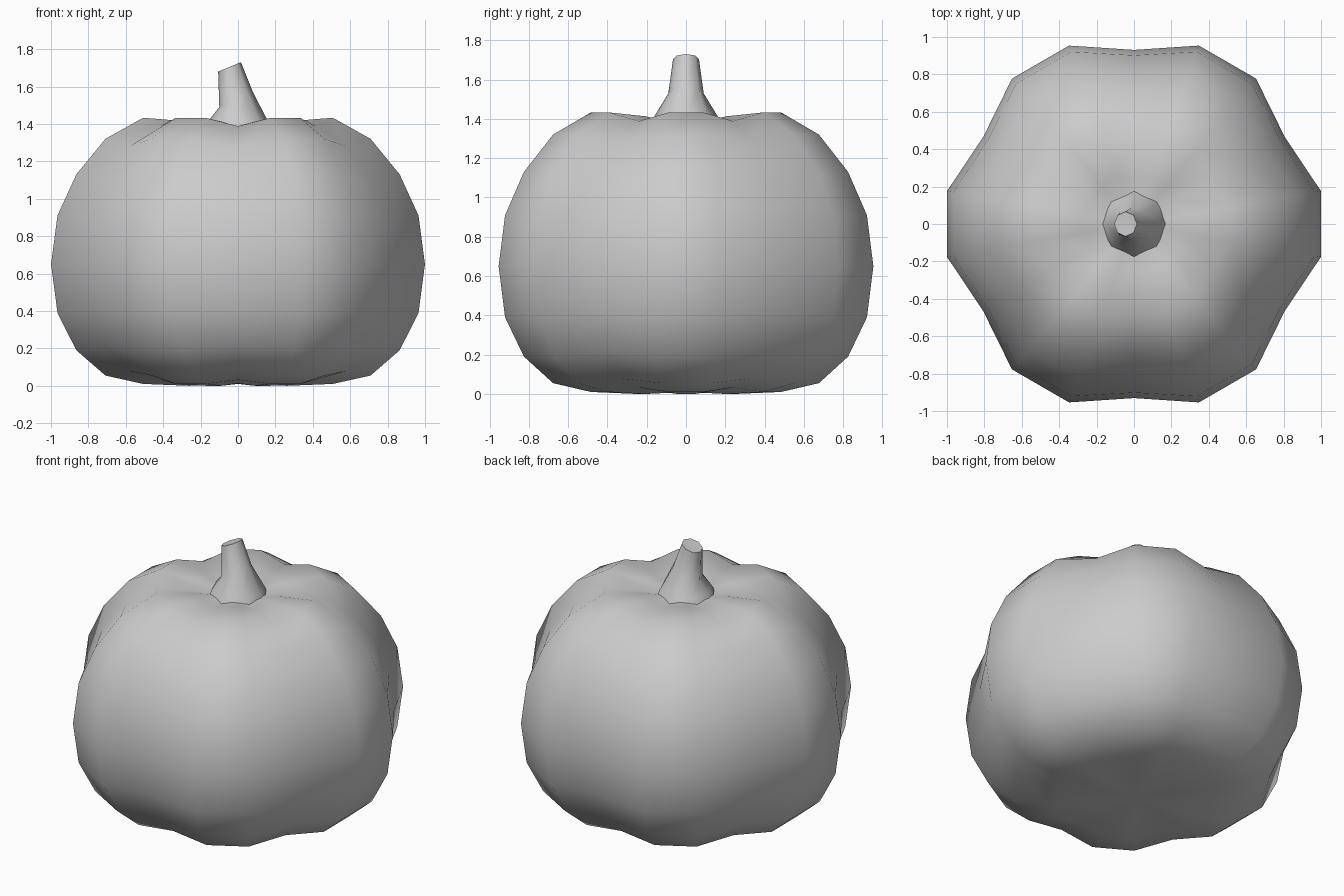
import bpy, bmesh
from math import sin, cos, pi, radians

if "Cube" in bpy.data.objects:
    bpy.data.objects.remove(bpy.data.objects["Cube"])


def skin(name, rings, bottom, top):
    """Bridge closed rings of points and fan each end to a pole."""
    bm = bmesh.new()
    loops = [[bm.verts.new(p) for p in ring] for ring in rings]
    n = len(loops[0])
    for a, b in zip(loops, loops[1:]):
        for i in range(n):
            j = (i + 1) % n
            bm.faces.new((a[i], a[j], b[j], b[i]))
    lo, hi = bm.verts.new(bottom), bm.verts.new(top)
    for i in range(n):
        j = (i + 1) % n
        bm.faces.new((lo, loops[0][j], loops[0][i]))
        bm.faces.new((hi, loops[-1][i], loops[-1][j]))
    bmesh.ops.recalc_face_normals(bm, faces=bm.faces)
    for f in bm.faces:
        f.smooth = True
    mesh = bpy.data.meshes.new(name)
    bm.to_mesh(mesh)
    bm.free()
    obj = bpy.data.objects.new(name, mesh)
    bpy.context.collection.objects.link(obj)
    return obj


# Pumpkin body: 18-sided sphere, every third meridian pulled in as a groove
MID = 0.65
# ridge radius, ridge z, groove radius factor, groove height factor
profile = [
    (0.265, 0.000, 0.95, 0.98), (0.515, 0.010, 0.93, 0.965),
    (0.720, 0.055, 0.93, 0.96), (0.878, 0.190, 0.925, 0.95),
    (0.980, 0.390, 0.92, 0.94), (1.015, 0.650, 0.917, 1.0),
    (0.980, 0.910, 0.92, 0.94), (0.878, 1.130, 0.925, 0.94),
    (0.720, 1.320, 0.93, 0.94), (0.515, 1.433, 0.93, 0.943),
    (0.265, 1.413, 0.95, 0.965)]
rings = []
for r, z, gr, gz in profile:
    ring = []
    for i in range(18):
        a = radians(10 + 20 * i)
        groove = i % 3 == 1
        rr = r * gr if groove else r
        zz = MID + (z - MID) * gz if groove else z
        ring.append((rr * cos(a), rr * sin(a), zz))
    rings.append(ring)
skin("pumpkin_body", rings, (0, 0, 0.01), (0, 0, 1.36))

# Stem: flared at the base, leaning left, with a slanted cut top
# centre x, centre z, radius in x, radius in y, tilt in z
stem = [(0.0, 1.34, 0.19, 0.19, 0.0), (0.0, 1.415, 0.16, 0.16, 0.0),
        (-0.01, 1.53, 0.09, 0.09, 0.04), (-0.045, 1.705, 0.061, 0.066, 0.025)]
rings = [[(cx + rx * cos(k * pi / 4), ry * sin(k * pi / 4),
           cz + t * cos(k * pi / 4)) for k in range(8)]
         for cx, cz, rx, ry, t in stem]
stem_obj = skin("stem", rings, (0, 0, 1.34), (-0.045, 0, 1.70))
bpy.context.view_layer.objects.active = stem_obj
stem_obj.select_set(True)
bpy.ops.object.shade_smooth_by_angle(angle=radians(60))
